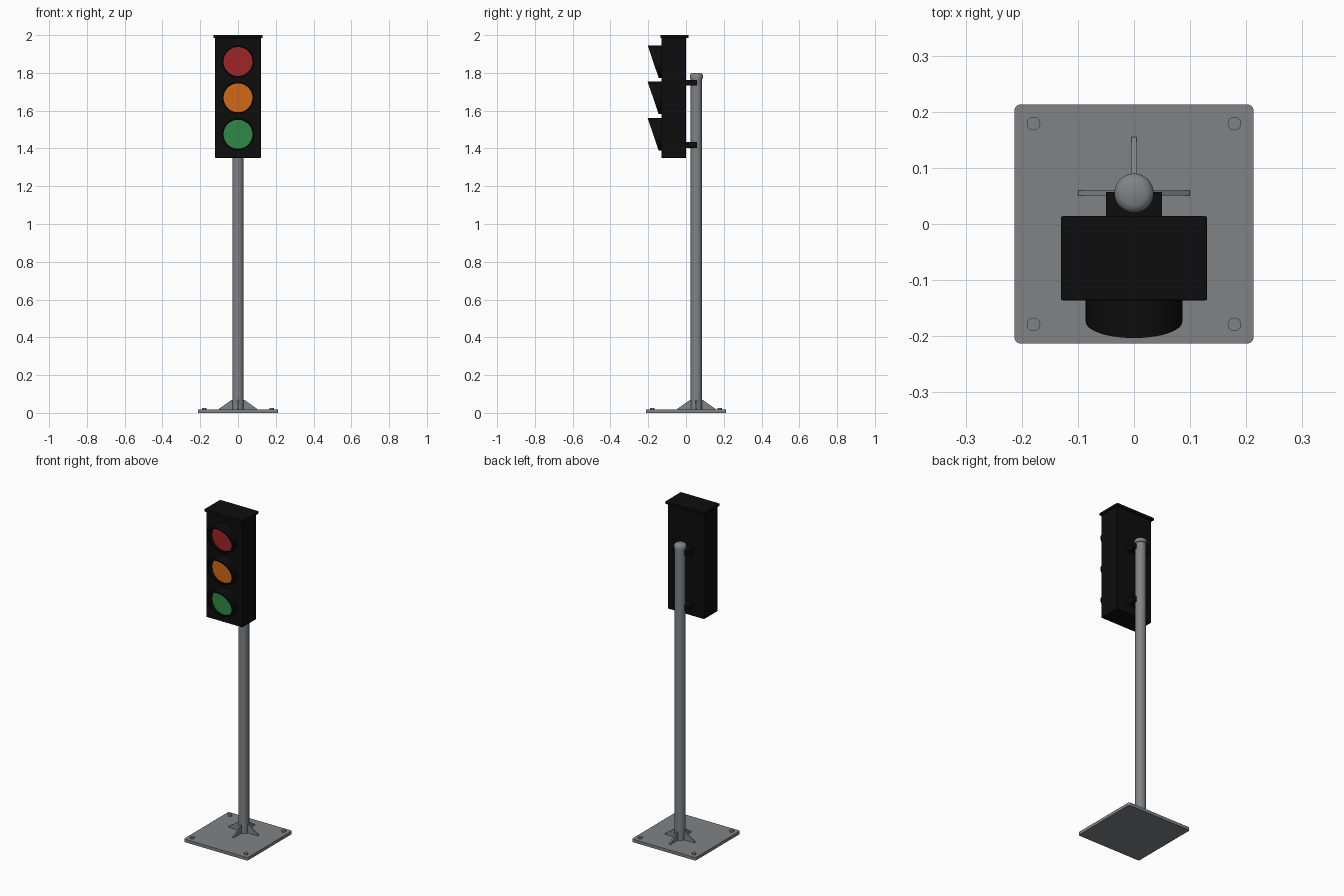
import bpy, bmesh, math
from mathutils import Matrix, Vector

if "Cube" in bpy.data.objects:
    bpy.data.objects.remove(bpy.data.objects["Cube"], do_unlink=True)


def material(name, rgb):
    m = bpy.data.materials.new(name)
    m.use_nodes = True
    m.diffuse_color = (*rgb, 1)
    m.node_tree.nodes["Principled BSDF"].inputs["Base Color"].default_value = (*rgb, 1)
    return m


STEEL = material("grey steel", (0.22, 0.225, 0.235))
BLACK = material("matte black", (0.004, 0.004, 0.004))
RED = material("red lens", (0.35, 0.018, 0.02))
AMBER = material("amber lens", (0.65, 0.14, 0.008))
GREEN = material("green lens", (0.03, 0.25, 0.06))
POLE_Y = 0.055


def finish(bm, name, mat, smooth=False):
    bmesh.ops.recalc_face_normals(bm, faces=bm.faces)
    me = bpy.data.meshes.new(name)
    bm.to_mesh(me)
    bm.free()
    me.materials.append(mat)
    ob = bpy.data.objects.new(name, me)
    bpy.context.collection.objects.link(ob)
    if smooth:
        bpy.ops.object.select_all(action="DESELECT")
        ob.select_set(True)
        bpy.context.view_layer.objects.active = ob
        bpy.ops.object.shade_smooth_by_angle(angle=math.radians(35))
    return ob


def box(name, mat, lo, hi, bevel=0, upright_only=False):
    lo, hi = Vector(lo), Vector(hi)
    bm = bmesh.new()
    bmesh.ops.create_cube(bm, size=1)
    for v in bm.verts:
        v.co = [(a + b) / 2 + c * (b - a) for a, b, c in zip(lo, hi, v.co)]
    if bevel:
        edges = [e for e in bm.edges if not upright_only
                 or abs(e.verts[0].co.z - e.verts[1].co.z) > 1e-5]
        bmesh.ops.bevel(bm, geom=edges, offset=bevel, segments=3, profile=0.5, affect="EDGES")
    return finish(bm, name, mat)


def lathe(name, mat, profile, matrix, sides=48):
    """Spin (radius, height) points round the local z axis, closing both ends."""
    bm = bmesh.new()
    rings = [[bm.verts.new((r * math.cos(math.tau * i / sides),
                            r * math.sin(math.tau * i / sides), h))
              for i in range(sides)] for r, h in profile]
    for a, b in zip(rings, rings[1:]):
        for i in range(sides):
            j = (i + 1) % sides
            bm.faces.new((a[i], a[j], b[j], b[i]))
    bm.faces.new(rings[0])
    bm.faces.new(rings[-1])
    bm.transform(matrix)
    return finish(bm, name, mat, True)


def gusset(name, angle):
    """Triangular stiffener standing on the base plate against the pole."""
    outline = [(0.02, 0.015), (0.1, 0.015), (0.1, 0.022), (0.035, 0.068), (0.02, 0.068)]
    bm = bmesh.new()
    face = bm.faces.new([bm.verts.new((x, -0.0045, z)) for x, z in outline])
    ext = bmesh.ops.extrude_face_region(bm, geom=[face])
    moved = [g for g in ext["geom"] if isinstance(g, bmesh.types.BMVert)]
    bmesh.ops.translate(bm, verts=moved, vec=(0, 0.009, 0))
    bm.transform(Matrix.Translation((0, POLE_Y, 0)) @ Matrix.Rotation(angle, 4, "Z"))
    finish(bm, name, STEEL)


def visor(name, z, sides=64):
    """Thin tube with a raked front edge, longest at the top."""
    outer, inner, back = 0.086, 0.0765, -0.125
    bm = bmesh.new()
    loops = []
    for r, front in ((outer, False), (outer, True), (inner, True), (inner, False)):
        ring = []
        for i in range(sides):
            a = math.tau * i / sides
            h = r * math.sin(a)
            y = -0.174 - 0.34 * h if front else back
            ring.append(bm.verts.new((r * math.cos(a), y, z + h)))
        loops.append(ring)
    for a, b in zip(loops, loops[1:] + loops[:1]):
        for i in range(sides):
            j = (i + 1) % sides
            bm.faces.new((a[i], a[j], b[j], b[i]))
    finish(bm, name, BLACK, True)


# Base plate with corner bolts
box("base_plate", STEEL, (-0.213, -0.213, 0), (0.213, 0.213, 0.018), 0.01, True)
for sx, side in ((-1, "right"), (1, "left")):
    for sy, end in ((-1, "front"), (1, "back")):
        lathe(f"bolt_{end}_{side}", STEEL, [(0.012, 0.015), (0.012, 0.027)],
              Matrix.Translation((sx * 0.179, sy * 0.179, 0)), 24)

# Pole, cap and stiffeners
at_pole = Matrix.Translation((0, POLE_Y, 0))
lathe("pole", STEEL, [(0.03, 0.015), (0.03, 1.785)], at_pole)
lathe("pole_cap", STEEL, [(0.035, 1.77), (0.035, 1.787), (0.031, 1.794), (0.022, 1.8)], at_pole)
for k, side in enumerate(("left", "back", "right", "front")):
    gusset(f"gusset_{side}", k * math.pi / 2)

# Signal housing, lid and mounting brackets
box("housing", BLACK, (-0.121, -0.131, 1.35), (0.121, 0, 1.99), 0.003)
box("housing_lid", BLACK, (-0.13, -0.136, 1.985), (0.13, 0.014, 2), 0.003)
for label, z in (("lower", 1.418), ("upper", 1.747)):
    box(f"bracket_{label}", BLACK, (-0.05, -0.005, z - 0.015), (0.05, 0.057, z + 0.015))

# Lenses and visors
for label, mat, z in (("red", RED, 1.86), ("amber", AMBER, 1.668), ("green", GREEN, 1.475)):
    facing = Matrix.Translation((0, 0, z)) @ Matrix.Rotation(math.pi / 2, 4, "X")
    lathe(f"lens_{label}", mat, [(0.077, 0.125), (0.077, 0.137)], facing, 64)
    visor(f"visor_{label}", z)
